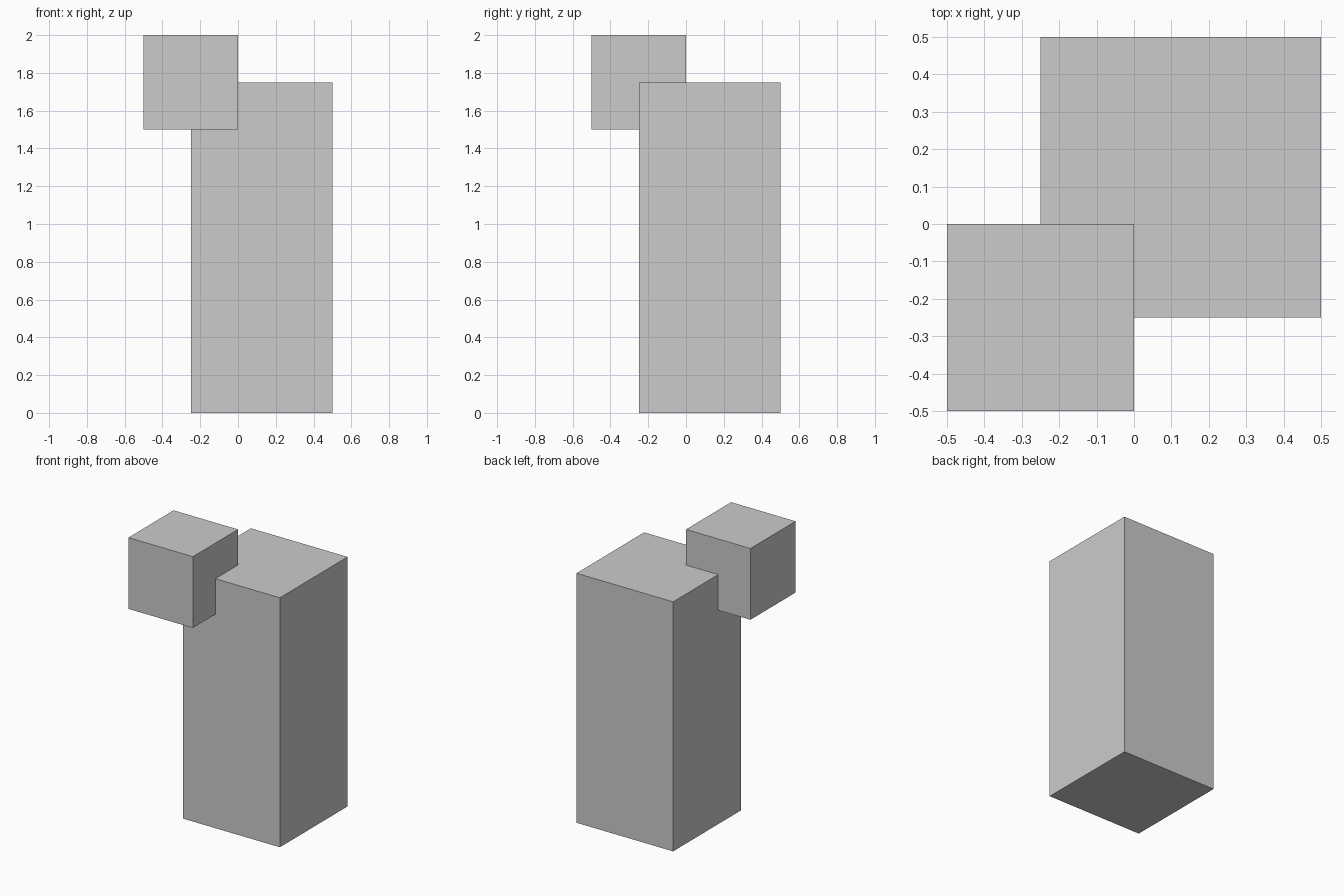
import bpy

if "Cube" in bpy.data.objects:
    bpy.data.objects.remove(bpy.data.objects["Cube"])


def box(name, low, high):
    """Add an axis-aligned box spanning two opposite corners."""
    center = [(a + b) / 2 for a, b in zip(low, high)]
    bpy.ops.mesh.primitive_cube_add(size=1, location=center)
    obj = bpy.context.object
    obj.name = name
    obj.scale = [b - a for a, b in zip(low, high)]
    bpy.ops.object.transform_apply(location=False, rotation=False, scale=True)
    return obj


# Tall square pillar
box("pillar", (-0.25, -0.25, 0.0), (0.5, 0.5, 1.75))

# Cube set into the pillar's front left top corner
box("corner_cube", (-0.5, -0.5, 1.5), (0.0, 0.0, 2.0))
